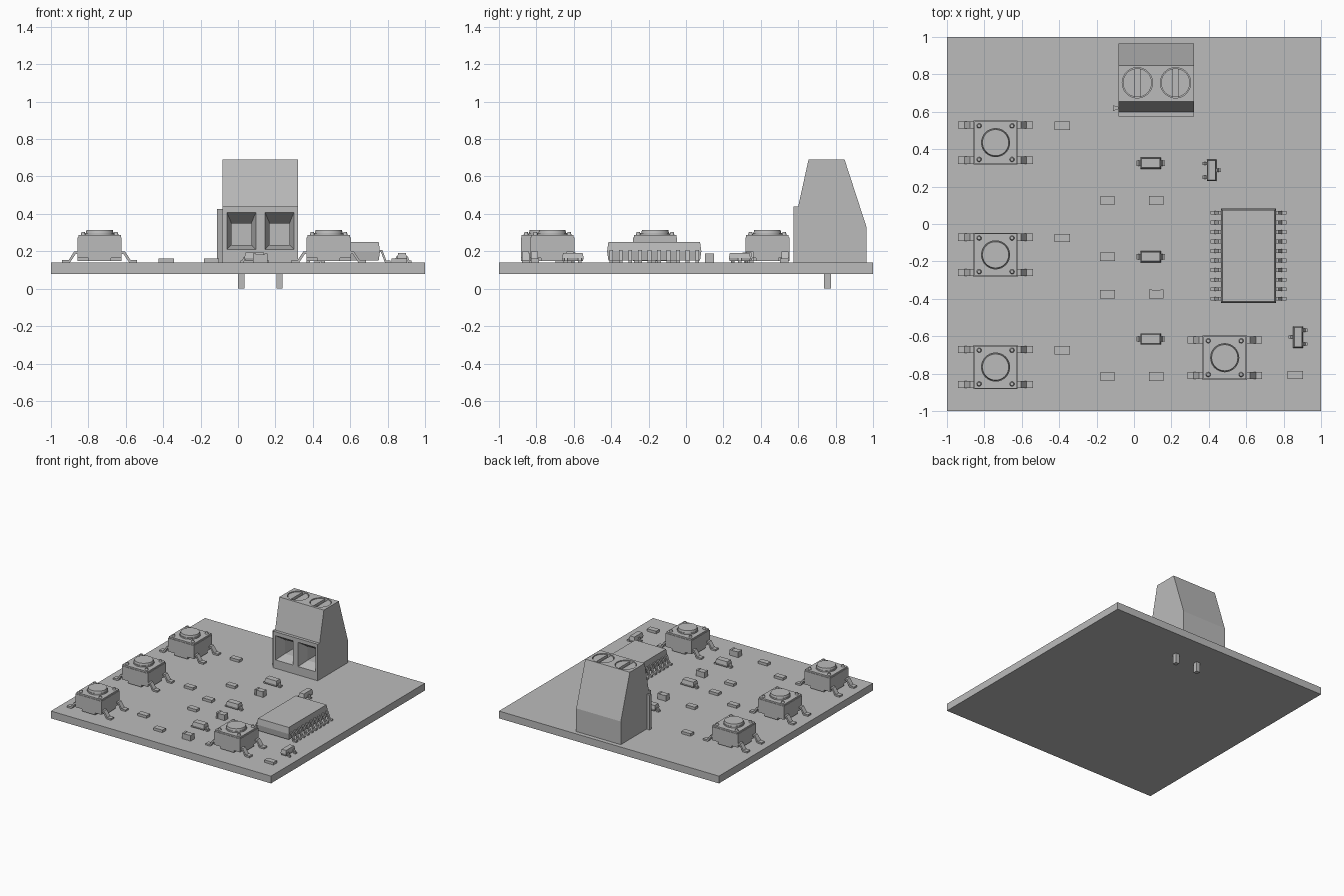
import bpy, bmesh
from math import radians
from mathutils import Matrix, Vector

if "Cube" in bpy.data.objects:
    bpy.data.objects.remove(bpy.data.objects["Cube"])

grey = bpy.data.materials.new("plain grey")
grey.use_nodes = True
colour = (0.5, 0.5, 0.5, 1)
grey.diffuse_color = colour
grey.node_tree.nodes["Principled BSDF"].inputs["Base Color"].default_value = colour

TOP = 0.14  # upper surface of the board


def box(bm, x, y, z, inset=(0, 0)):
    """Box between ranges; inset shrinks the upper face."""
    bottom = [bm.verts.new((a, b, z[0])) for a, b in
              ((x[0], y[0]), (x[1], y[0]), (x[1], y[1]), (x[0], y[1]))]
    i, j = inset
    upper = [bm.verts.new((a, b, z[1])) for a, b in
             ((x[0] + i, y[0] + j), (x[1] - i, y[0] + j),
              (x[1] - i, y[1] - j), (x[0] + i, y[1] - j))]
    bm.faces.new(bottom[::-1])
    bm.faces.new(upper)
    for k in range(4):
        n = (k + 1) % 4
        bm.faces.new((bottom[k], bottom[n], upper[n], upper[k]))


def cbox(bm, sx, sy, z, cx=0, cy=0, inset=(0, 0)):
    box(bm, (cx - sx, cx + sx), (cy - sy, cy + sy), z, inset)


def cylinder(bm, x, y, z, r, r2=None, sides=32):
    bmesh.ops.create_cone(bm, cap_ends=True, segments=sides, radius1=r,
                          radius2=r if r2 is None else r2, depth=z[1] - z[0],
                          matrix=Matrix.Translation((x, y, (z[0] + z[1]) / 2)))


def prism(bm, points, axis, lo, hi):
    """Extrude a profile along x, y or z."""
    def place(p, h):
        c = list(p)
        c.insert("xyz".index(axis), h)
        return c
    face = bm.faces.new([bm.verts.new(place(p, lo)) for p in points])
    ext = bmesh.ops.extrude_face_region(bm, geom=[face])
    vec = Vector(place((0, 0), hi - lo))
    bmesh.ops.translate(bm, vec=vec, verts=[v for v in ext["geom"] if isinstance(v, bmesh.types.BMVert)])


def lead(bm, side, y, width, start, reach, height, thick=0.012):
    """Gull-wing lead running outward along x."""
    run = reach - start
    path = [(start - 0.01, height), (start + run * 0.25, height),
            (start + run * 0.6, TOP + thick), (reach, TOP + thick)]
    under = [(path[0][0], height - thick), (path[1][0] - thick * 0.6, height - thick),
             (path[2][0] - thick * 0.6, TOP), (reach, TOP)]
    prism(bm, [(side * a, b) for a, b in path + under[::-1]], "y", y - width / 2, y + width / 2)


def make(name, build, smooth=False):
    bm = bmesh.new()
    build(bm)
    bmesh.ops.recalc_face_normals(bm, faces=bm.faces)
    mesh = bpy.data.meshes.new(name)
    bm.to_mesh(mesh)
    bm.free()
    mesh.materials.append(grey)
    ob = bpy.data.objects.new(name, mesh)
    bpy.context.collection.objects.link(ob)
    if smooth:
        bpy.ops.object.select_all(action="DESELECT")
        ob.select_set(True)
        bpy.context.view_layer.objects.active = ob
        bpy.ops.object.shade_smooth_by_angle(angle=radians(30))
    return ob


def repeat(name, build, spots, smooth=False):
    """Build a part once and share its mesh over several positions."""
    first = make(name + "_1", build, smooth)
    for n, (x, y, turn) in enumerate(spots):
        ob = first
        if n:
            ob = first.copy()
            ob.name = f"{name}_{n + 1}"
            bpy.context.collection.objects.link(ob)
        ob.location = (x, y, 0)
        ob.rotation_euler.z = radians(turn)


def cut(target, build):
    cutter = make("cutter", build)
    cutter.hide_render = True
    mod = target.modifiers.new("cut", "BOOLEAN")
    mod.object = cutter
    mod.operation, mod.solver = "DIFFERENCE", "EXACT"
    bpy.context.view_layer.objects.active = target
    bpy.ops.object.modifier_apply(modifier=mod.name)
    bpy.data.objects.remove(cutter)


# Circuit board
make("circuit_board", lambda bm: cbox(bm, 1, 1, (0.08, TOP)))

# Terminal block housing with wire openings and screw wells
POLES = (0.018, 0.222)
SCREW_Y = 0.755
housing = make("terminal_housing", lambda bm: prism(bm, [
    (0.575, TOP), (0.575, 0.44), (0.6, 0.44), (0.655, 0.69),
    (0.848, 0.69), (0.965, 0.33), (0.965, TOP)], "x", -0.083, 0.322))


def wire_openings(bm):
    for x in POLES:
        # Funnel, then a straight shaft behind it
        rings = []
        for y, w, z0, z1 in ((0.56, 0.082, 0.205, 0.419), (0.66, 0.053, 0.235, 0.35),
                             (0.78, 0.053, 0.235, 0.35)):
            rings.append([bm.verts.new((x + a * w, y, z)) for a, z in
                          ((-1, z0), (1, z0), (1, z1), (-1, z1))])
        bm.faces.new(rings[0])
        bm.faces.new(rings[-1][::-1])
        for a, b in zip(rings, rings[1:]):
            for k in range(4):
                n = (k + 1) % 4
                bm.faces.new((a[k], b[k], b[n], a[n]))


def screw_wells(bm):
    for x in POLES:
        cylinder(bm, x, SCREW_Y, (0.65, 0.72), 0.081, sides=40)


cut(housing, wire_openings)
cut(housing, screw_wells)


# Slotted screws: two half discs over a round base
def screws(bm):
    for x in POLES:
        cylinder(bm, x, SCREW_Y, (0.645, 0.665), 0.077, sides=40)
        for side in (-1, 1):
            half = bmesh.new()
            cylinder(half, x, SCREW_Y, (0.66, 0.685), 0.077, sides=40)
            bmesh.ops.bisect_plane(half, geom=half.verts[:] + half.edges[:] + half.faces[:],
                                   plane_co=(x + side * 0.014, 0, 0),
                                   plane_no=(side, 0, 0), clear_inner=True)
            bmesh.ops.holes_fill(half, edges=[e for e in half.edges if e.is_boundary])
            temp = bpy.data.meshes.new("half_disc")
            half.to_mesh(temp)
            half.free()
            bm.from_mesh(temp)
            bpy.data.meshes.remove(temp)


make("terminal_screws", screws, True)
make("terminal_rail", lambda bm: prism(bm, [
    (-0.08, 0.615), (-0.112, 0.605), (-0.112, 0.635), (-0.08, 0.625)], "z", TOP, 0.425))


def pins(bm):
    for x in POLES:
        cbox(bm, 0.017, 0.018, (0, 0.1), x, 0.757)


make("terminal_pins", pins)


# Push buttons
def button(bm):
    cbox(bm, 0.118, 0.118, (0.165, 0.275))
    cbox(bm, 0.114, 0.114, (0.275, 0.287))
    for cross in (0, 1):
        sx, sy = (0.118, 0.06) if cross else (0.06, 0.118)
        cbox(bm, sx, sy, (0.148, 0.167))
    cylinder(bm, 0, 0, (0.28, 0.298), 0.078)
    cylinder(bm, 0, 0, (0.298, 0.315), 0.074, 0.07)
    for sx in (-1, 1):
        for sy in (-1, 1):
            cylinder(bm, sx * 0.088, sy * 0.09, (0.28, 0.302), 0.015, 0.009, 12)
            lead(bm, sx, sy * 0.094, 0.038, 0.115, 0.2, 0.198, 0.013)


repeat("push_button", button, [(-0.74, 0.435, 0), (-0.74, -0.165, 0),
                               (-0.74, -0.765, 0), (0.485, -0.715, 0)], True)


# Twenty-lead chip
def chip(bm):
    cbox(bm, 0.147, 0.252, (0.2, 0.25), inset=(0.007, 0.007))
    cbox(bm, 0.14, 0.245, (0.15, 0.2), inset=(-0.007, -0.007))
    for n in range(10):
        for side in (-1, 1):
            lead(bm, side, 0.2295 - n * 0.051, 0.02, 0.145, 0.204, 0.207)


repeat("chip", chip, [(0.612, -0.17, 0)])


# Small surface parts
def resistor(bm):
    cbox(bm, 0.041, 0.022, (TOP, 0.161))


def capacitor(bm):
    cbox(bm, 0.026, 0.022, (TOP, 0.184))
    for side in (-1, 1):
        cbox(bm, 0.008, 0.024, (TOP, 0.187), side * 0.031)


def diode(bm):
    cbox(bm, 0.055, 0.03, (0.165, 0.193), inset=(0.006, 0.006))
    cbox(bm, 0.049, 0.025, (0.147, 0.165), inset=(-0.006, -0.005))
    for side in (-1, 1):
        lead(bm, side, 0, 0.028, 0.053, 0.076, 0.17)


def transistor(bm):
    cbox(bm, 0.026, 0.058, (0.165, 0.192), inset=(0.006, 0.006))
    cbox(bm, 0.021, 0.053, (0.147, 0.165), inset=(-0.005, -0.005))
    for side, y in ((1, 0), (-1, 0.037), (-1, -0.037)):
        lead(bm, side, y, 0.017, 0.024, 0.05, 0.172)


repeat("resistor", resistor,
       [(-0.383, y, 0) for y in (0.525, -0.075, -0.675)]
       + [(-0.142, y, 0) for y in (0.125, -0.175, -0.375, -0.815)] + [(0.862, -0.807, 0)])
repeat("capacitor", capacitor, [(0.118, y, 0) for y in (0.125, -0.375, -0.815)])
repeat("diode", diode, [(0.089, y, 0) for y in (0.325, -0.175, -0.615)])
repeat("transistor", transistor, [(0.415, 0.287, 0), (0.877, -0.605, 180)])
